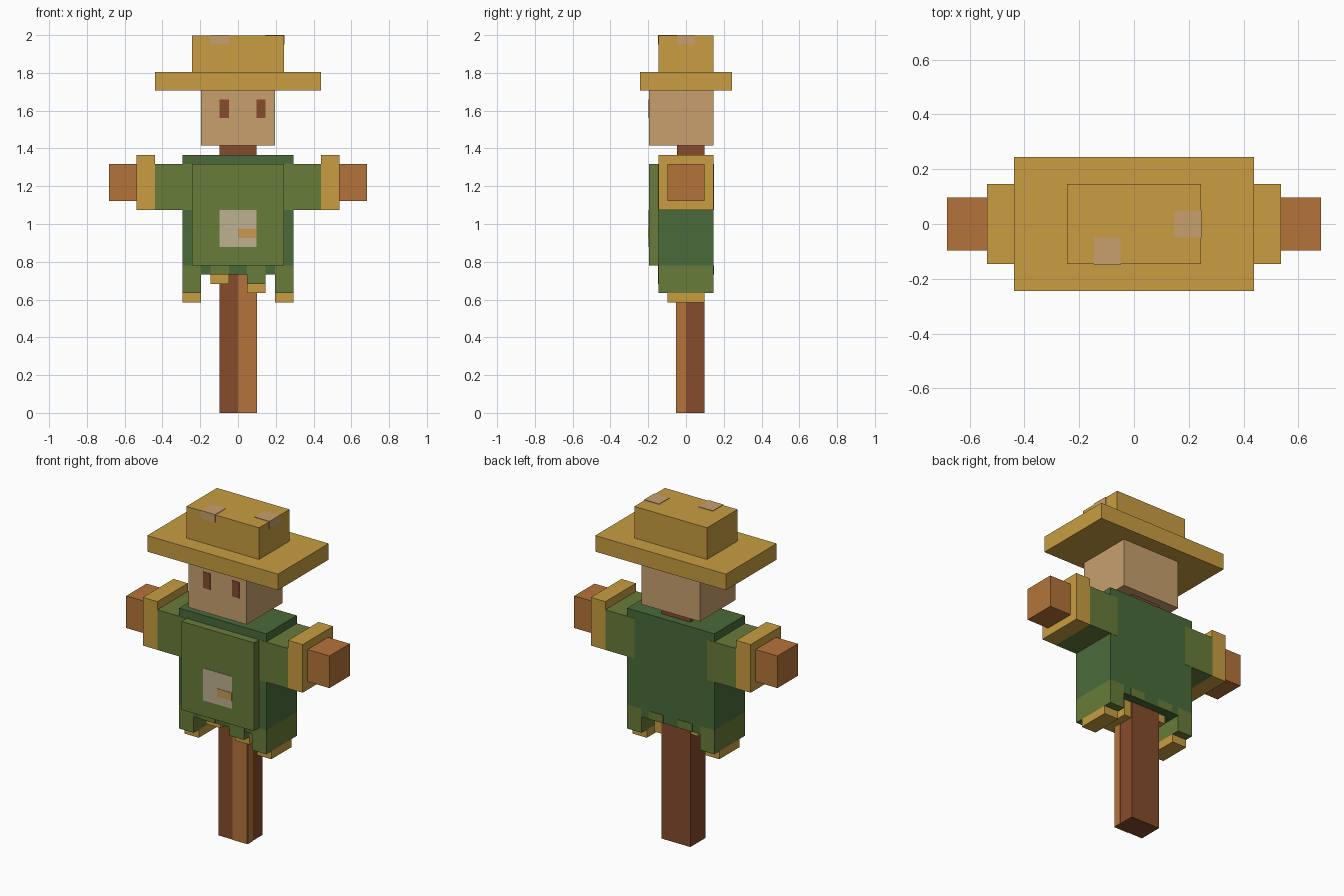
import bpy
import bmesh
from mathutils import Vector

cube = bpy.data.objects.get("Cube")
if cube:
    bpy.data.objects.remove(cube, do_unlink=True)

U = 2 / 41      # one block
T = 0.06        # painted plate thickness, in blocks


def material(name, code):
    def linear(c):
        return c / 12.92 if c <= 0.04045 else ((c + 0.055) / 1.055) ** 2.4
    rgb = [linear(v / 255) for v in bytes.fromhex(code)]
    m = bpy.data.materials.new(name)
    m.use_nodes = True
    m.diffuse_color = (*rgb, 1)
    m.node_tree.nodes["Principled BSDF"].inputs["Base Color"].default_value = (*rgb, 1)
    return m


straw = material("straw", "c89e42")
cloth = material("sack_cloth", "c8a06e")
dark_wood = material("dark_wood", "864c2c")
light_wood = material("light_wood", "b4743a")
dark_green = material("dark_green", "4a6b3a")
light_green = material("light_green", "687c3a")
beige = material("beige", "beb191")
ochre = material("ochre", "c89a55")


def box(name, mat, x, y, z):
    """Box from (low, high) ranges given in blocks."""
    low, high = (Vector(p) * U for p in zip(x, y, z))
    bm = bmesh.new()
    bmesh.ops.create_cube(bm, size=1)
    bmesh.ops.scale(bm, vec=high - low, verts=bm.verts)
    mesh = bpy.data.meshes.new(name)
    bm.to_mesh(mesh)
    bm.free()
    mesh.materials.append(mat)
    obj = bpy.data.objects.new(name, mesh)
    obj.location = (low + high) / 2
    bpy.context.collection.objects.link(obj)
    return obj


def plate(name, mat, x, z, y, out=-1):
    """Thin painted plate on a front (out=-1) or back (out=1) face."""
    box(name, mat, x, sorted((y, y + out * T)), z)


def both_sides(name, mat, x, y, z):
    box("left_" + name, mat, x, y, z)
    box("right_" + name, mat, (-x[1], -x[0]), y, z)


# Post, with a lighter front corner strip
box("post", dark_wood, (-2, 2), (-1, 2), (0, 29))
plate("post_front_strip", light_wood, (0, 2), (0, 15), -1)
box("post_side_strip", light_wood, (2, 2 + T), (-1, 0), (0, 15))

# Head and eyes
box("head", cloth, (-4, 4), (-4, 3), (29, 35))
plate("right_eye", dark_wood, (-2, -1), (32, 34), -4)
plate("left_eye", dark_wood, (2, 3), (32, 34), -4)

# Hat with two worn patches that wrap over the top edge
box("hat_brim", straw, (-9, 9), (-5, 5), (35, 37))
box("hat_crown", straw, (-5, 5), (-3, 3), (37, 41 - T))
box("hat_front_patch", cloth, (-3, -1), (-3 - T, -1), (40, 41))
box("hat_side_patch", cloth, (3, 5 + T), (-1, 1), (40, 41))

# Shirt body and apron
box("shirt", dark_green, (-6, 6), (-3, 3), (16, 28))
box("shirt_hem", dark_green, (-4, 4), (-3, 3), (15, 16))
box("apron", light_green, (-5, 5), (-4, -3), (16, 27))
plate("pocket", beige, (-2, 2), (18, 22), -4)
plate("pocket_patch", ochre, (0, 2), (19, 20), -4 - T)

# Arms
both_sides("sleeve", light_green, (5, 9), (-3 - T / 2, 3 + T / 2), (22, 27))
both_sides("straw_cuff", straw, (9, 11), (-3, 3), (22, 28))
both_sides("hand", light_wood, (11, 14), (-2, 2), (23, 27))

# Ragged hem and the straw below it
both_sides("side_flap", light_green, (4, 6), (-3, 3), (13, 16))
both_sides("side_straw", straw, (4, 6), (-2, 2), (12, 13))
for out, face in ((-1, "front"), (1, "back")):
    for side, x in (("right", (-3, -1)), ("left", (1, 3))):
        plate(f"{side}_{face}_hem_patch", light_green, x, (15, 16), 3 * out, out)
box("front_flap", light_green, (1, 3), (-3 - T, -2), (14, 15))
box("right_inner_straw", straw, (-3, -1), (-2, 1.9), (14, 15))
box("left_inner_straw", straw, (1, 3), (-2, 1.9), (13, 15))
